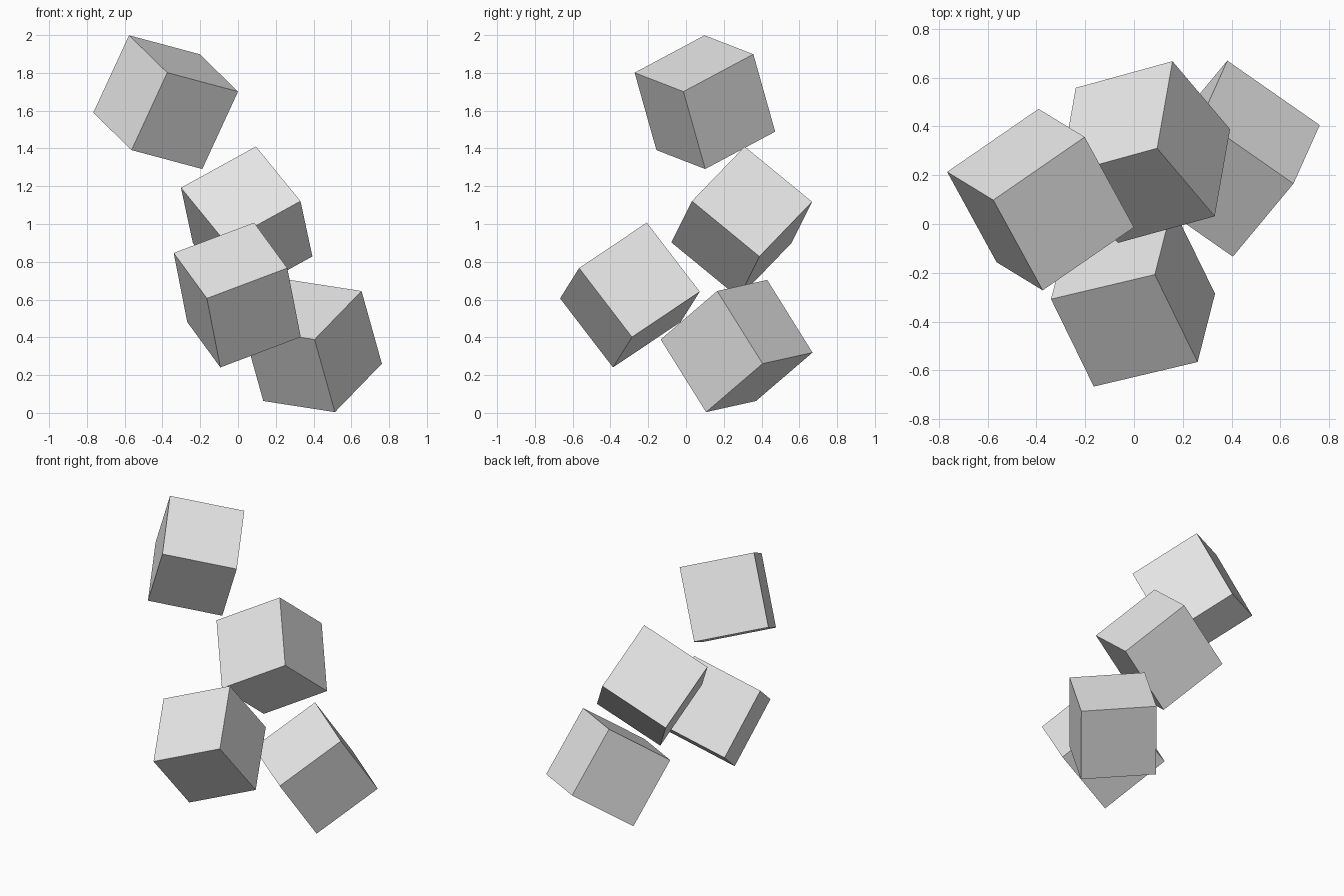
import bpy
from mathutils import Matrix, Vector

if "Cube" in bpy.data.objects:
    bpy.data.objects.remove(bpy.data.objects["Cube"])

SIDE = 0.466

grey = bpy.data.materials.new("light_grey")
grey.diffuse_color = (0.8, 0.8, 0.8, 1.0)
grey.use_nodes = True
grey.node_tree.nodes["Principled BSDF"].inputs["Base Color"].default_value = grey.diffuse_color


def tumbling_cube(name, centre, edge_a, edge_b):
    """Cube at centre, turned so two of its edges follow the given directions."""
    x = Vector(edge_a).normalized()
    z = x.cross(Vector(edge_b)).normalized()
    y = z.cross(x)
    turn = Matrix((x, y, z)).transposed().to_4x4()
    bpy.ops.mesh.primitive_cube_add(size=SIDE)
    cube = bpy.context.object
    cube.name = name
    cube.matrix_world = Matrix.Translation(centre) @ turn
    cube.data.materials.append(grey)


# Four equal cubes, from the highest to the lowest
tumbling_cube("top_cube", (-0.383, 0.100, 1.645),
              (0.374, 0.258, -0.100), (0.197, -0.373, -0.196))
tumbling_cube("back_middle_cube", (0.046, 0.295, 1.010),
              (-0.396, -0.109, -0.218), (0.238, -0.280, -0.290))
tumbling_cube("front_middle_cube", (-0.004, -0.297, 0.624),
              (-0.427, -0.101, -0.161), (0.176, -0.358, -0.240))
tumbling_cube("bottom_cube", (0.394, 0.268, 0.354),
              (-0.250, -0.301, -0.258), (0.106, 0.238, -0.387))
